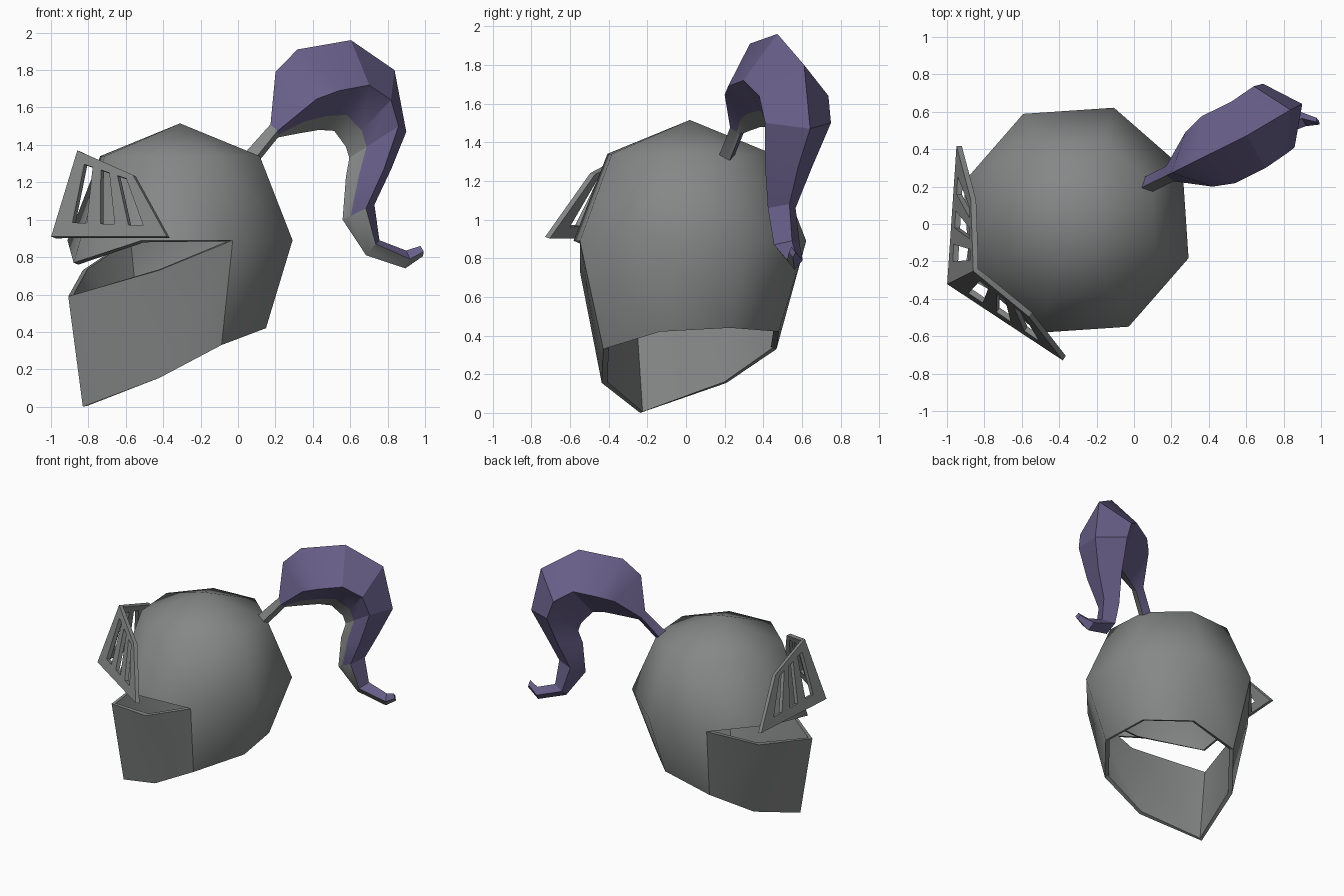
import bpy, bmesh, math
from mathutils import Vector

cube = bpy.data.objects.get("Cube")
if cube:
    bpy.data.objects.remove(cube, do_unlink=True)


def material(name, rgb):
    m = bpy.data.materials.new(name)
    m.use_nodes = True
    m.diffuse_color = (*rgb, 1)
    m.node_tree.nodes["Principled BSDF"].inputs["Base Color"].default_value = (*rgb, 1)
    return m


STEEL = material("steel grey", (0.235, 0.245, 0.24))
PURPLE = material("plume purple", (0.138, 0.115, 0.25))

# The helmet is turned on the spot: FWD is its facing direction, SIDE its left
CENTRE = Vector((-0.31, 0.02, 0))
FWD = Vector((-0.896, -0.444, 0))
SIDE = Vector((0.444, -0.896, 0))
UP = Vector((0, 0, 1))


def place(u, w, z):
    return CENTRE + FWD * u + SIDE * w + UP * z


def make_object(name, bm, mats, angle, thickness=0):
    """Orient faces outwards, thicken inwards and shade."""
    bmesh.ops.remove_doubles(bm, verts=bm.verts, dist=0.001)
    bmesh.ops.recalc_face_normals(bm, faces=bm.faces)
    if thickness:
        mid = CENTRE + UP * 0.8
        if sum(f.normal.dot(f.calc_center_median() - mid) for f in bm.faces) < 0:
            bmesh.ops.reverse_faces(bm, faces=bm.faces)
    mesh = bpy.data.meshes.new(name)
    bm.to_mesh(mesh)
    bm.free()
    ob = bpy.data.objects.new(name, mesh)
    bpy.context.scene.collection.objects.link(ob)
    for m in mats:
        mesh.materials.append(m)
    bpy.ops.object.select_all(action='DESELECT')
    ob.select_set(True)
    bpy.context.view_layer.objects.active = ob
    if thickness:
        mod = ob.modifiers.new("wall", 'SOLIDIFY')
        mod.thickness = thickness
        mod.offset = -1
        bpy.ops.object.modifier_apply(modifier=mod.name)
    bpy.ops.object.shade_smooth_by_angle(angle=math.radians(angle))
    return ob


def bridge(bm, a, b, closed):
    n = len(a)
    for i in range(n if closed else n - 1):
        j = (i + 1) % n
        bm.faces.new((a[i], a[j], b[j], b[i]))


# Skull: eight-sided dome with a dipped brow and an open lower front
def ring(bm, radius, height, steps):
    out = []
    for i in steps:
        a = i * math.pi / 4
        out.append(bm.verts.new(place(radius(i) * math.cos(a), radius(i) * math.sin(a), height(i))))
    return out


bm = bmesh.new()
apex = bm.verts.new(place(0, 0, 1.515))
upper = ring(bm, lambda i: 0.45, lambda i: 1.34, range(8))
equator = ring(bm, lambda i: 0.635, lambda i: 0.77 if i == 0 else 0.89, range(8))
nape = ring(bm, lambda i: {2: 0.5, 3: 0.485, 4: 0.47}[min(i, 8 - i)],
            lambda i: {2: 0.33, 3: 0.42, 4: 0.44}[min(i, 8 - i)], range(2, 7))
for i in range(8):
    bm.faces.new((apex, upper[i], upper[(i + 1) % 8]))
bridge(bm, upper, equator, True)
bridge(bm, equator[2:7], nape, False)
make_object("helmet_dome", bm, [STEEL], 60, 0.03)

# Face guard: folded plate running from cheek to cheek around the chin
top_half = [(0, 0.635, 0.89), (0.352, 0.46, 0.73), (0.667, 0, 0.59)]
low_half = [(0, 0.5, 0.33), (0.3, 0.36, 0.155), (0.58, 0, 0)]


def both_sides(half):
    return half + [(u, -w, z) for u, w, z in reversed(half[:-1])]


bm = bmesh.new()
rows = [[bm.verts.new(place(*p)) for p in both_sides(h)] for h in (top_half, low_half)]
bridge(bm, rows[0], rows[1], False)
make_object("face_guard", bm, [STEEL], 40, 0.03)

# Visor: two slotted wings meeting at a ridge
S = [0, 0.16, 0.295, 0.425, 0.56, 0.69, 0.83, 1]
T = [0, 0.17, 0.88, 1]
bm = bmesh.new()
for side in (1, -1):
    ridge_low, ridge_top = Vector((0.769, 0, 0.91)), Vector((0.613, 0, 1.37))
    tip_low, tip_top = Vector((0.396, 0.64 * side, 0.91)), Vector((0.455, 0.35 * side, 1.24))
    grid = []
    for t in T:
        a, b = ridge_low.lerp(ridge_top, t), tip_low.lerp(tip_top, t)
        grid.append([bm.verts.new(place(*a.lerp(b, s))) for s in S])
    for r in range(len(T) - 1):
        for c in range(len(S) - 1):
            if r == 1 and c % 2 == 1:
                continue  # open slot
            q = (grid[r][c], grid[r][c + 1], grid[r + 1][c + 1], grid[r + 1][c])
            bm.faces.new(q if side > 0 else q[::-1])
make_object("visor", bm, [STEEL], 30, 0.03)

# Plume sections: outer (back, z), side (back, z), inner (back, z), half width, sideways shift
plume = [
    ((0.38, 1.35), (0.42, 1.32), (0.45, 1.29), 0.045, 0),
    ((0.54, 1.51), (0.56, 1.475), (0.585, 1.44), 0.045, 0),
    ((0.57, 1.79), (0.734, 1.645), (0.70, 1.46), 0.163, 0),
    ((0.70, 1.91), (0.85, 1.69), (0.83, 1.48), 0.2, 0),
    ((1.02, 1.96), (1.03, 1.72), (0.92, 1.475), 0.2, 0),
    ((1.29, 1.80), (1.17, 1.64), (1.0, 1.39), 0.2, -0.02),
    ((1.36, 1.47), (1.22, 1.5), (1.02, 1.33), 0.19, -0.02),
    ((1.26, 1.27), (1.15, 1.27), (0.99, 1.23), 0.135, 0),
    ((1.16, 1.08), (1.07, 1.06), (0.97, 1.0), 0.08, 0),
    ((1.19, 0.89), (1.13, 0.87), (1.11, 0.81), 0.075, 0),
    ((1.325, 0.835), (1.325, 0.79), (1.32, 0.74), 0.045, 0.05),
    ((1.385, 0.86), (1.395, 0.83), (1.4, 0.805), 0.02, 0.1),
]
bm = bmesh.new()
loops = []
for outer, mid, inner, half, shift in plume:
    o = place(-outer[0], shift, outer[1])
    n = place(-inner[0], shift, inner[1])
    left = place(-mid[0], shift + half, mid[1])
    right = place(-mid[0], shift - half, mid[1])
    loops.append([bm.verts.new(p) for p in (o, left, n.lerp(left, 0.35), n, right)])
for k in range(len(loops) - 1):
    for i in range(5):
        j = (i + 1) % 5
        f = bm.faces.new((loops[k][i], loops[k][j], loops[k + 1][j], loops[k + 1][i]))
        # bare grey along the inner left edge, the stem and the curled tip
        grey = i == 2 or (k == 0 and i < 3) or (k >= 8 and i == 1)
        f.material_index = 1 if grey else 0
bm.faces.new(loops[0])
bm.faces.new(loops[-1])
make_object("plume", bm, [PURPLE, STEEL], 25)
